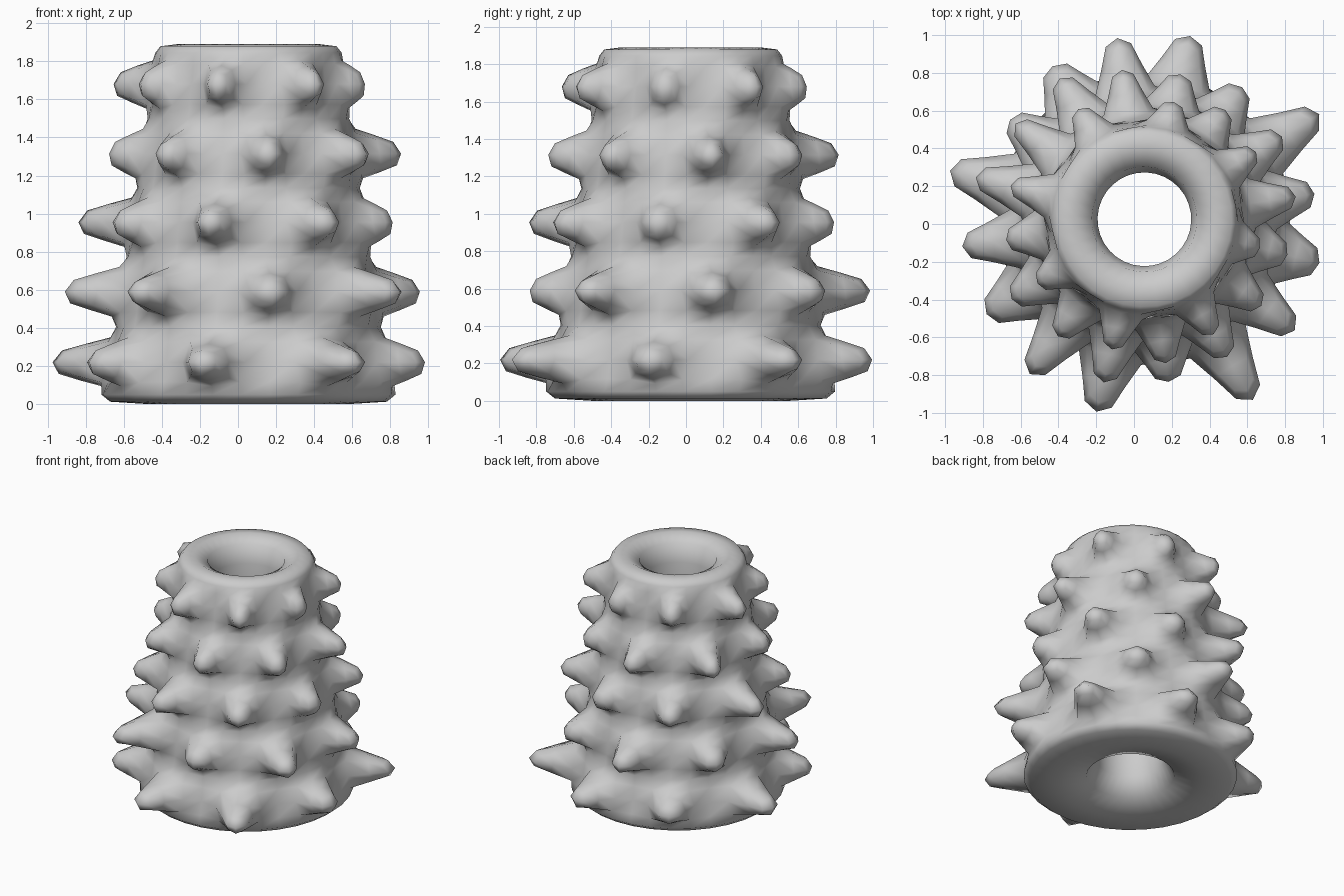
import bpy, bmesh
from math import cos, sin, radians
from mathutils import Vector

if "Cube" in bpy.data.objects:
    bpy.data.objects.remove(bpy.data.objects["Cube"])

COLS = 16
STEP = 360 / COLS
SPIKE_ANGLE = 8.5         # direction of column 0
AXIS = Vector((0.055, 0.025, 0))
HEIGHT = 1.89
HOLE = 0.253
BAND = 0.12               # half height of a spike row
TAPER = 0.62              # spike tip size against its root

# Spike rows: height, first column, tip radius of every second column
SPIKES = [
    (0.22, 1, (1.08, 1.0, 0.945, 1.06, 0.975, 1.05, 1.115, 0.955)),
    (0.59, 0, (0.91, 0.87, 0.97, 0.885, 0.975, 1.02, 0.87, 0.99)),
    (0.955, 1, (0.85, 0.79, 0.87, 0.92, 0.82, 0.89, 0.85, 0.78)),
    (1.315, 0, (0.81, 0.72, 0.80, 0.85, 0.74, 0.77, 0.77, 0.77)),
    (1.68, 1, (0.69, 0.64, 0.68, 0.73, 0.66, 0.71, 0.71, 0.63)),
]


def polar(radius, angle, z):
    a = radians(angle)
    return AXIS + Vector((radius * cos(a), radius * sin(a), z))


def ring(bm, radius, z):
    return [bm.verts.new(polar(radius, SPIKE_ANGLE + (i - 0.5) * STEP, z)) for i in range(COLS)]


def bridge(bm, a, b):
    n = len(a)
    return [bm.faces.new((a[i], a[(i + 1) % n], b[(i + 1) % n], b[i])) for i in range(n)]


def wall_ring(bm, z):
    # Outer wall narrows steadily upward
    return ring(bm, 0.71 - 0.155 * (z - 0.4), z)


def raise_spike(bm, face, col, tip, z):
    # Replace a wall face by a tapered square spike
    root = list(face.verts)
    centre = face.calc_center_median()
    target = polar(tip, SPIKE_ANGLE + col * STEP, z)
    bm.faces.remove(face)
    cap = [bm.verts.new(target + (v.co - centre) * TAPER) for v in root]
    bridge(bm, root, cap)
    bm.faces.new(cap)


bm = bmesh.new()

# Outer wall: plain rims with spike rows and valleys between
bottom_rim = ring(bm, 0.82, 0)
top_rim = ring(bm, 0.505, HEIGHT)
below = bottom_rim
for z, first, tips in SPIKES:
    low, high = wall_ring(bm, z - BAND), wall_ring(bm, z + BAND)
    bridge(bm, below, low)
    band = bridge(bm, low, high)
    for k, tip in enumerate(tips):
        col = first + 2 * k
        raise_spike(bm, band[col], col, tip, z)
    below = high
bridge(bm, below, top_rim)

# Straight hole and flat ends
inner = [ring(bm, HOLE, HEIGHT * i / 5) for i in range(6)]
for a, b in zip(inner, inner[1:]):
    bridge(bm, b, a)
bridge(bm, top_rim, inner[-1])
bridge(bm, inner[0], bottom_rim)

bmesh.ops.recalc_face_normals(bm, faces=bm.faces)
for f in bm.faces:
    f.smooth = True
mesh = bpy.data.meshes.new("spiked_tube")
bm.to_mesh(mesh)
bm.free()

body = bpy.data.objects.new("spiked_tube", mesh)
bpy.context.collection.objects.link(body)
sub = body.modifiers.new("rounding", "SUBSURF")
sub.levels = sub.render_levels = 1
sub.use_limit_surface = False

# Plain grey
grey = bpy.data.materials.new("light_grey")
grey.use_nodes = True
colour = (0.6, 0.6, 0.6, 1)
grey.diffuse_color = colour
bsdf = grey.node_tree.nodes["Principled BSDF"]
bsdf.inputs["Base Color"].default_value = colour
bsdf.inputs["Roughness"].default_value = 0.6
mesh.materials.append(grey)
